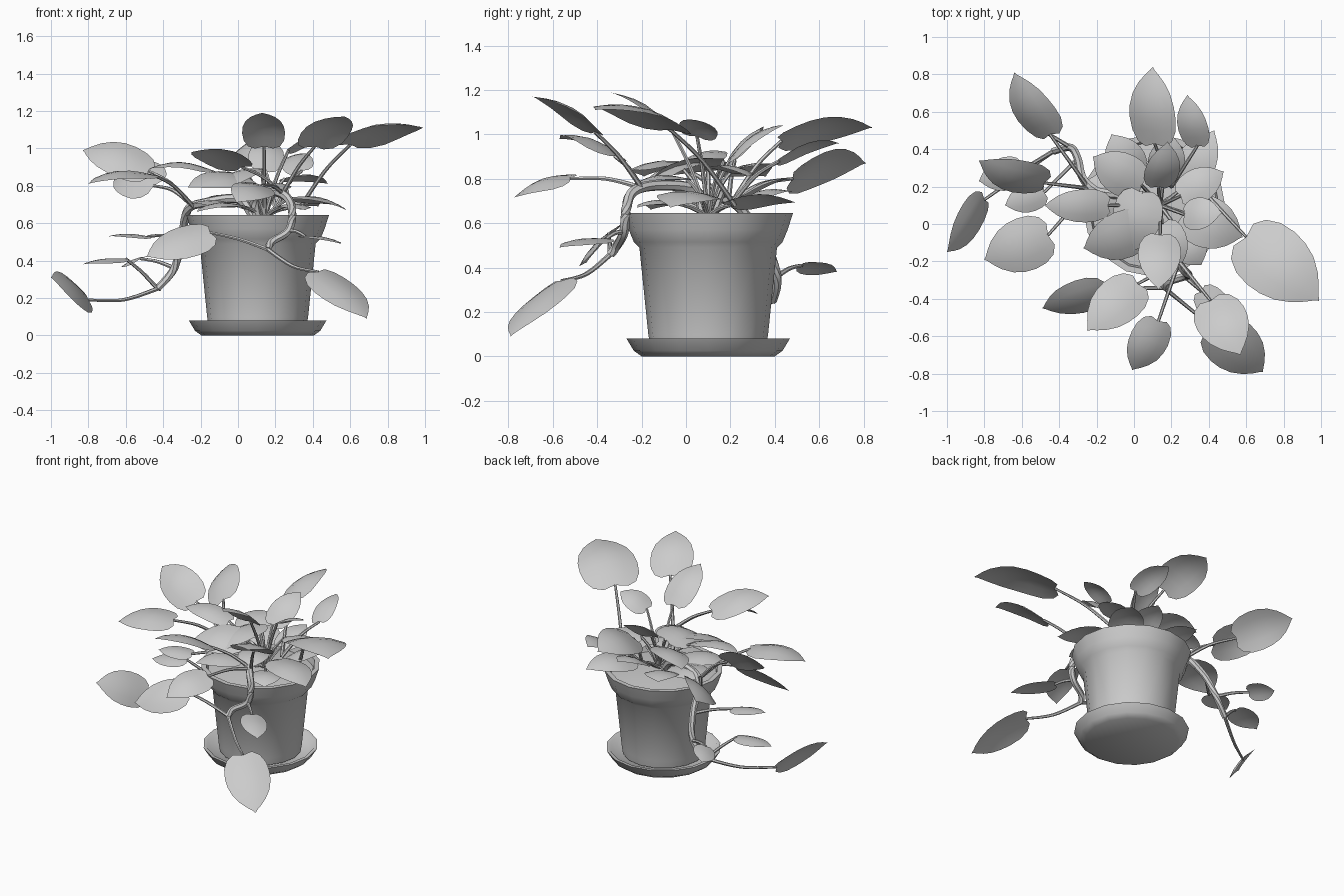
import bpy, bmesh, math
from mathutils import Vector, Matrix

cube = bpy.data.objects.get("Cube")
if cube:
    bpy.data.objects.remove(cube, do_unlink=True)

CENTRE = Vector((.105, .1, 0))

grey = bpy.data.materials.new("plain_grey")
grey.use_nodes = True
grey.diffuse_color = (.6, .6, .6, 1)
grey.node_tree.nodes["Principled BSDF"].inputs["Base Color"].default_value = (.6, .6, .6, 1)


def finish(name, bm, angle=40):
    """Turn a bmesh into a smooth shaded object."""
    mesh = bpy.data.meshes.new(name)
    bm.to_mesh(mesh)
    bm.free()
    mesh.materials.append(grey)
    obj = bpy.data.objects.new(name, mesh)
    bpy.context.collection.objects.link(obj)
    bpy.ops.object.select_all(action='DESELECT')
    obj.select_set(True)
    bpy.context.view_layer.objects.active = obj
    bpy.ops.object.shade_smooth_by_angle(angle=math.radians(angle))
    return obj


def lathe(name, profile, angle, sides=16):
    """Revolve a radius/height profile about the pot axis."""
    bm = bmesh.new()
    verts = [bm.verts.new(CENTRE + Vector((r, 0, z))) for r, z in profile]
    edges = [bm.edges.new(pair) for pair in zip(verts, verts[1:])]
    bmesh.ops.spin(bm, geom=verts + edges, cent=CENTRE, axis=(0, 0, 1),
                   angle=math.tau, steps=sides, use_duplicate=False)
    bmesh.ops.remove_doubles(bm, verts=bm.verts, dist=.0005)
    bmesh.ops.recalc_face_normals(bm, faces=bm.faces)
    return finish(name, bm, angle)


def smooth_path(points, steps=5):
    """Catmull-Rom points through the given path."""
    p = [points[0]] + list(points) + [points[-1]]
    out = []
    for a, b, c, d in zip(p, p[1:], p[2:], p[3:]):
        for i in range(steps):
            t = i / steps
            out.append(b + (c - a) * t / 2 + (a * 2 - b * 5 + c * 4 - d) * t * t / 2
                       + (b * 3 - a - c * 3 + d) * t ** 3 / 2)
    return out + [points[-1]]


def tube(name, points, r_start, r_end, sides=7):
    """Sweep a tapering round stem along a path."""
    bm = bmesh.new()
    path = smooth_path(points)
    rings = []
    for i, p in enumerate(path):
        along = path[min(i + 1, len(path) - 1)] - path[max(i - 1, 0)]
        turn = along.to_track_quat('Z', 'Y')
        r = r_start + (r_end - r_start) * i / (len(path) - 1)
        rings.append([bm.verts.new(p + turn @ Vector((r * math.cos(k * math.tau / sides),
                                                      r * math.sin(k * math.tau / sides), 0)))
                      for k in range(sides)])
    for lo, hi in zip(rings, rings[1:]):
        for k in range(sides):
            n = (k + 1) % sides
            bm.faces.new((lo[k], lo[n], hi[n], hi[k]))
    bm.faces.new(rings[0][::-1])
    bm.faces.new(rings[-1])
    return finish(name, bm)


# Leaf outline: distance along the midrib and share of the half width
OUTLINE = [(0, .42), (.06, .74), (.18, .94), (.34, 1), (.5, .96),
           (.66, .82), (.8, .57), (.9, .3), (.96, .1), (1, .005)]
ACROSS = (-1, -.5, 0, .5, 1)


def leaf(name, base, tip, width, roll, bulge=.12):
    """Heart shaped blade; a positive roll lifts its right-hand edge."""
    base, tip = Vector(base), Vector(tip)
    axis = tip - base
    length = axis.length
    side = axis.cross(Vector((0, 0, 1))).normalized()
    side = Matrix.Rotation(-math.radians(roll), 3, axis) @ side
    up = side.cross(axis).normalized()
    bm = bmesh.new()
    rows = []
    for t, w in OUTLINE:
        row = []
        for s in ACROSS:
            back = .04 * abs(s) * max(0, 1 - t * 4)
            lift = bulge * math.sin(math.pi * t) * length - .1 * width * (s * w) ** 2
            row.append(bm.verts.new(base + axis * (t - back) + side * (s * w * width / 2)
                                    + up * lift))
        rows.append(row)
    for lo, hi in zip(rows, rows[1:]):
        for k in range(len(ACROSS) - 1):
            bm.faces.new((lo[k], lo[k + 1], hi[k + 1], hi[k]))
    return finish(name, bm, 60)


def stalk(name, start, end, rise):
    """Thin leaf stalk with a gentle arch."""
    start, end = Vector(start), Vector(end)
    middle = start.lerp(end, .5) + Vector((0, 0, rise))
    return tube(name, [start, middle, end], .012, .008, 6)


# Pot, soil and saucer
lathe("pot", [(0, .05), (.262, .05), (.27, .1), (.31, .49), (.335, .515), (.358, .57),
              (.382, .645), (.35, .645), (.335, .58)], 62)
lathe("soil", [(.345, .6), (.2, .62), (0, .63)], 40)
lathe("saucer", [(0, 0), (.3, 0), (.335, .025), (.368, .08), (.345, .08), (.31, .035),
                 (0, .03)], 75)

# Long-stalked leaves, by the stem they grow from: base, tip, width, roll
FRONT = [
    ((.41, -.41, 1.01), (.57, -.7, 1.17), .28, 5),
    ((.02, -.32, .9), (-.25, -.57, .98), .26, -12),
    ((.13, -.52, .80), (-.01, -.78, .71), .22, 20),
]
SIDE = [
    ((-.45, .48, .80), (-.64, .81, .87), .27, 40),
    ((-.48, .22, .88), (-.83, .34, .99), .25, 42),
    ((-.46, -.06, .86), (-.8, -.19, .81), .29, 5),
]
BACK = [
    ((.11, .43, .97), (.1, .84, 1.03), .27, 25),
    ((.34, .42, .88), (.285, .69, .96), .17, 20),
]
OUTER = [((.6, -.07, 1.02), (.99, -.41, 1.11), .38, 5)]
# Leaves filling the middle
INNER = [
    ((.14, -.06, 1.01), (.13, -.35, 1.19), .23, 0),
    ((-.14, .1, .88), (-.48, .1, .89), .18, 8),
    ((.04, .21, .84), (-.22, .36, .81), .24, 15),
    ((.04, .17, .88), (-.01, -.15, .8), .27, -12),
    ((.06, -.01, .84), (-.27, -.13, .79), .27, 20),
    ((.13, .2, .89), (.18, .44, 1.04), .19, -15),
    ((.25, .15, .84), (.48, .28, .81), .19, 10),
    ((.27, .05, .99), (.47, .06, 1.06), .18, 15),
    ((.15, .0, .8), (.24, -.24, .77), .2, 0),
]
# Short leaves resting on the rim
LOW = [
    ((.27, .06, .73), (.58, -.07, .67), .28, 5),
    ((.27, .2, .68), (.43, .5, .69), .22, 12),
    ((.0, .25, .7), (-.12, .48, .74), .22, 0),
    ((-.03, .12, .7), (-.27, .22, .69), .26, 0),
    ((.02, .0, .69), (-.22, -.16, .66), .22, 0),
    ((.25, -.05, .69), (.36, -.22, .67), .2, 0),
    ((.16, .25, .72), (.2, .48, .8), .2, 0),
]
CROWN = (.14, .1, .63)
for group, foot, rise, leaves in (("front", (.24, -.2, .76), .02, FRONT),
                                  ("side", (-.24, .19, .69), .03, SIDE),
                                  ("back", (.2, .2, .68), .03, BACK),
                                  ("outer", (.33, .22, .68), .03, OUTER),
                                  ("inner", CROWN, .03, INNER),
                                  ("low", CROWN, .01, LOW)):
    for i, (base, tip, width, roll) in enumerate(leaves):
        label = f"{group}_leaf_{i + 1}"
        leaf(label, base, tip, width, roll)
        stalk(label + "_stalk", foot, base, rise)

# Trailing vines with their own leaves
FRONT_VINE = [(.1, .08, .64), (.09, .04, .75), (.18, -.13, .77), (.26, -.24, .74),
              (.29, -.27, .66), (.27, -.28, .56), (.18, -.31, .5), (.16, -.34, .46)]
SIDE_VINE = [(.08, .12, .64), (.0, .15, .73), (-.18, .17, .71), (-.27, .24, .67),
             (-.3, .35, .52), (-.34, .41, .36), (-.43, .39, .25)]
FRONT_LEAVES = [
    ((.43, -.56, .34), (.69, -.79, .09), .29, -10),
    ((-.15, -.35, .55), (-.49, -.45, .42), .24, 42),
    ((.36, -.36, .53), (.55, -.57, .49), .17, 5),
]
SIDE_LEAVES = [
    ((-.8, .13, .19), (-1, -.15, .31), .24, 51),
    ((-.6, .29, .41), (-.83, .23, .38), .18, 5),
    ((-.48, .17, .53), (-.69, .1, .53), .16, 5),
    ((-.52, .52, .41), (-.6, .68, .38), .15, 22),
]
for group, vine, leaves in (("front", FRONT_VINE, FRONT_LEAVES), ("side", SIDE_VINE, SIDE_LEAVES)):
    points = [Vector(p) for p in vine]
    tube(group + "_vine", points, .026, .02)
    for i, (base, tip, width, roll) in enumerate(leaves):
        label = f"{group}_vine_leaf_{i + 1}"
        leaf(label, base, tip, width, roll, .06)
        root = points[-1] if i == 0 else min(points, key=lambda p: (p - Vector(base)).length)
        stalk(label + "_stalk", root, base, -.03 if i == 0 else .01)
